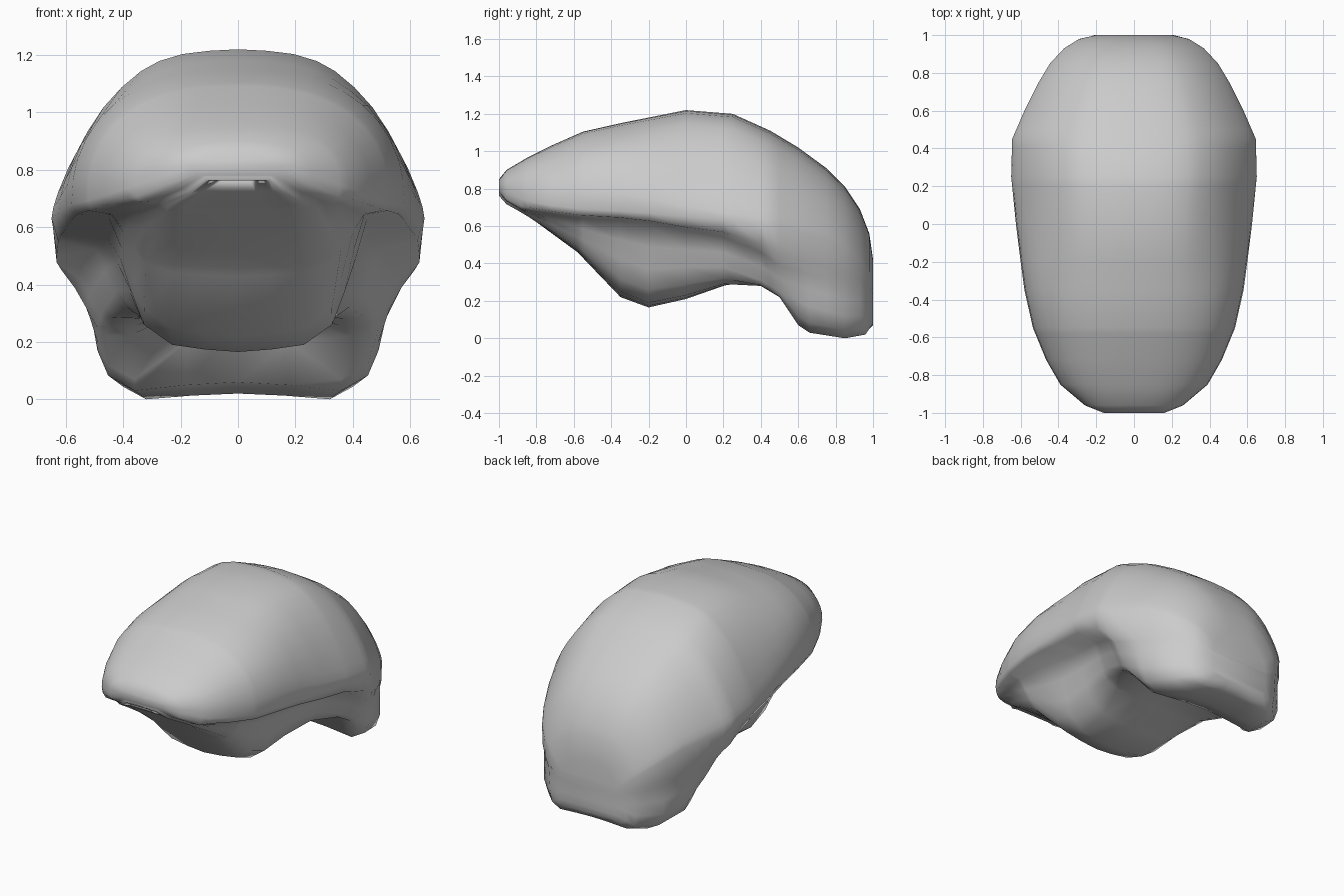
import bpy, bmesh

# Upper dome stations: y, crown height, half width, rim height
DOME = [
    (-1.0, .85, .16, .81), (-.96, .90, .26, .775), (-.85, .965, .39, .735),
    (-.72, 1.03, .465, .71), (-.55, 1.105, .535, .69), (-.35, 1.15, .58, .68),
    (-.2, 1.18, .60, .67), (0, 1.22, .625, .65), (.25, 1.20, .65, .63),
    (.45, 1.11, .645, .60), (.6, 1.02, .58, .57), (.75, .91, .505, .53),
    (.85, .81, .445, .48), (.93, .69, .37, .42), (.98, .56, .29, .36),
    (1.0, .42, .20, .28),
]

# Underside stations: y, then shelf (x, z), middle (x, z), bottom edge (x, z), centre z
UNDER = [
    (-1.0, .14, .785, .11, .775, .08, .77, .77),
    (-.96, .23, .735, .17, .73, .12, .725, .725),
    (-.88, .34, .69, .26, .685, .18, .68, .68),
    (-.58, .44, .645, .36, .54, .22, .47, .46),
    (-.35, .45, .63, .36, .42, .24, .25, .22),
    (-.2, .45, .61, .37, .37, .23, .19, .165),
    (0, .46, .57, .38, .38, .24, .23, .21),
    (.2, .48, .54, .42, .38, .30, .29, .28),
    (.4, .55, .46, .47, .31, .37, .28, .34),
    (.5, .57, .39, .49, .25, .38, .22, .35),
    (.6, .54, .36, .49, .20, .36, .07, .27),
    (.66, .52, .34, .49, .17, .36, .03, .06),
    (.85, .43, .30, .43, .12, .32, 0, .02),
    (.96, .32, .27, .31, .12, .24, .02, .03),
    (1.0, .21, .23, .205, .16, .18, .08, .07),
]
# Dome cross-section in unit width and height: flat crown, sloping sides
ARCH = [(0, 1), (.16, .99), (.31, .97), (.44, .925), (.54, .86), (.65, .75),
        (.75, .62), (.84, .46), (.91, .31), (.965, .16), (.99, .07), (1, 0)]


def sample(table, y):
    """Linear interpolation of a station table."""
    for a, b in zip(table, table[1:]):
        if y <= b[0]:
            t = (y - a[0]) / (b[0] - a[0])
            return [p + (q - p) * t for p, q in zip(a[1:], b[1:])]
    return list(table[-1][1:])


def section(y):
    """Closed cross-section: half outline from crown to keel, then mirrored."""
    zt, w, zr = sample(DOME, y)
    xs, zs, xm, zm, xb, zb, zc = sample(UNDER, y)
    k = min(1, max(0, (.1 - y) / .5))  # fuller arch toward the front brim
    half = [(w * u, zr + (zt - zr) * (v * (1 - k) + k * (1 - u ** 2.4) ** (1 / 2.4)))
            for u, v in ARCH]
    half += [(w * .85 + xs * .15, zr * .3 + zs * .7), (xs, zs),
             ((xs + xm) / 2, (zs + zm) / 2), (xm, zm),
             (xm * .6 + xb * .4 + .015, zm * .45 + zb * .55 - .01), (xb, zb),
             (xb * .5, zb * .35 + zc * .65), (0, zc)]
    return [(x, y, z) for x, z in half + [(-x, z) for x, z in half[-2:0:-1]]]


# Domed shell with keel and rear flap, lofted front to back
bm = bmesh.new()
ys = sorted({s[0] for s in DOME} | {s[0] for s in UNDER})
rings = [[bm.verts.new(p) for p in section(y)] for y in ys]
n = len(rings[0])
for a, b in zip(rings, rings[1:]):
    for i in range(n):
        bm.faces.new((a[i], a[(i + 1) % n], b[(i + 1) % n], b[i]))
# Close the front tip and the back with strips across the mirror line
for r in (rings[0], rings[-1]):
    for i in range(n // 2):
        strip = [r[i], r[i + 1], r[n - i - 1], r[-i]]
        bm.faces.new(list(dict.fromkeys(strip)))
bmesh.ops.recalc_face_normals(bm, faces=bm.faces)
mesh = bpy.data.meshes.new("domed_shell")
bm.to_mesh(mesh)
bm.free()
shell = bpy.data.objects.new("domed_shell", mesh)
bpy.context.collection.objects.link(shell)
mesh.polygons.foreach_set("use_smooth", [True] * len(mesh.polygons))
